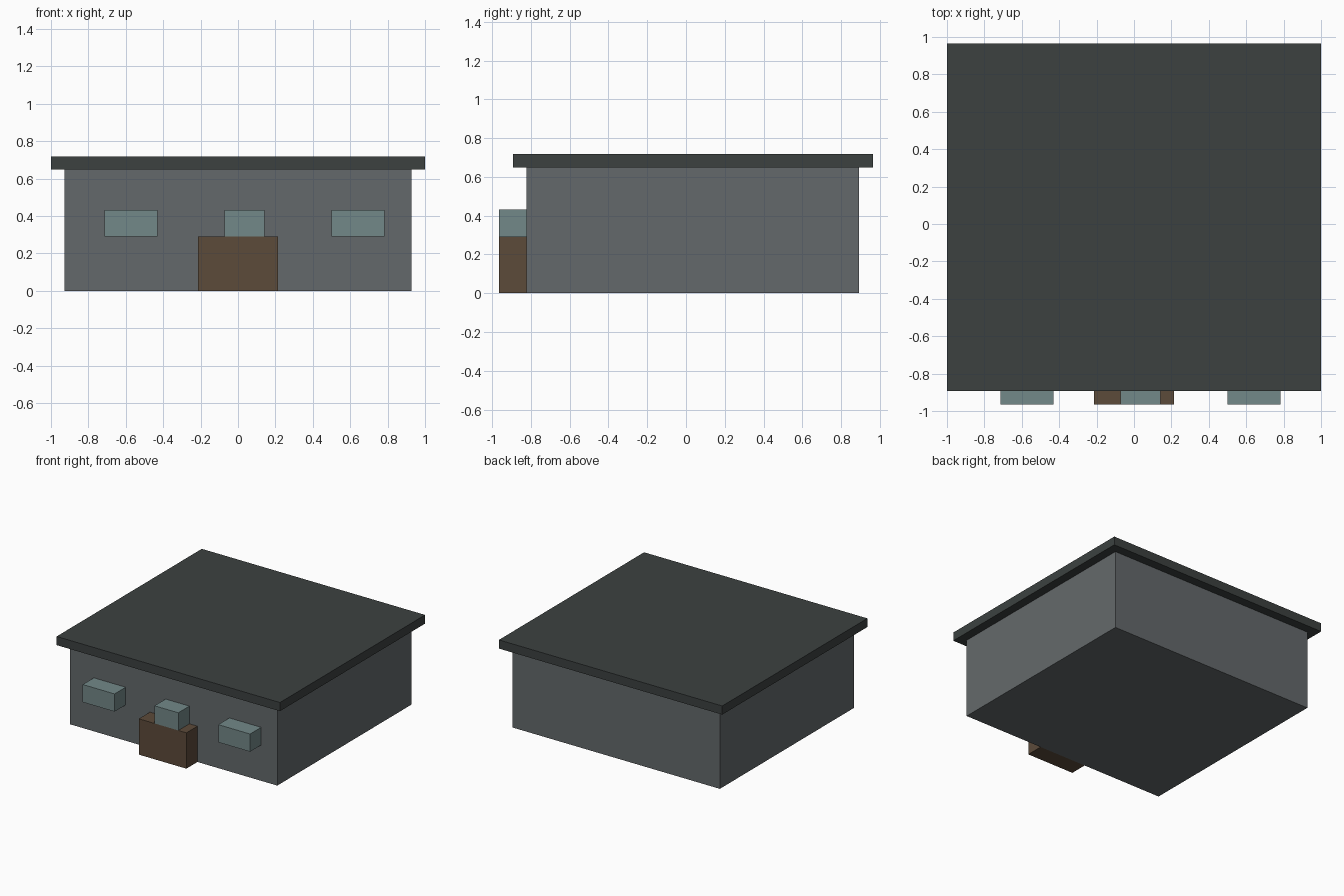
import bpy

default = bpy.data.objects.get("Cube")
if default:
    bpy.data.objects.remove(default, do_unlink=True)


def material(name, rgb):
    mat = bpy.data.materials.new(name)
    mat.use_nodes = True
    colour = (*rgb, 1)
    mat.diffuse_color = colour
    mat.node_tree.nodes["Principled BSDF"].inputs["Base Color"].default_value = colour
    return mat


def box(name, x, y, z, mat):
    """Box spanning the (low, high) ranges on each axis."""
    spans = (x, y, z)
    bpy.ops.mesh.primitive_cube_add(size=1, location=[(a + b) / 2 for a, b in spans])
    obj = bpy.context.object
    obj.name = name
    obj.scale = [b - a for a, b in spans]
    bpy.ops.object.transform_apply(location=False, rotation=False, scale=True)
    obj.data.materials.append(mat)
    return obj


wall_grey = material("wall grey", (0.127, 0.141, 0.147))
roof_slate = material("roof slate", (0.045, 0.053, 0.051))
door_brown = material("door brown", (0.107, 0.069, 0.042))
window_glass = material("window glass", (0.171, 0.246, 0.246))

# Building body and overhanging flat roof
box("walls", (-0.928, 0.928), (-0.823, 0.892), (0, 0.648), wall_grey)
box("roof", (-1, 1), (-0.892, 0.965), (0.648, 0.718), roof_slate)

# Parts standing out from the front wall
front = (-0.965, -0.823)
box("door", (-0.213, 0.213), front, (0, 0.29), door_brown)
for name, left, right in (("right_window", -0.715, -0.43),
                          ("middle_window", -0.072, 0.141),
                          ("left_window", 0.499, 0.784)):
    box(name, (left, right), front, (0.29, 0.433), window_glass)
